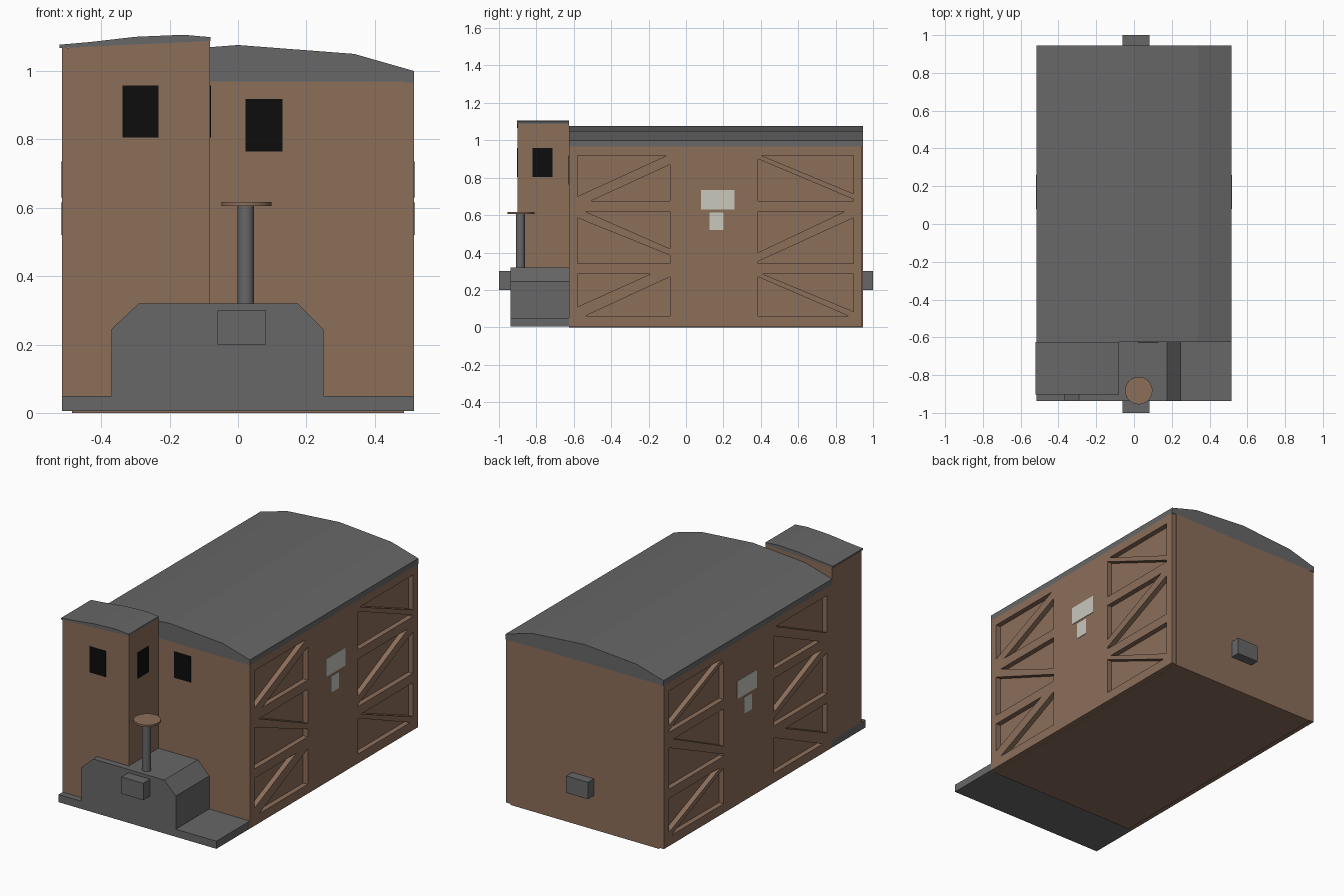
import bpy, bmesh, math

if "Cube" in bpy.data.objects:
    bpy.data.objects.remove(bpy.data.objects["Cube"])


def material(name, r, g, b):
    m = bpy.data.materials.new(name)
    m.use_nodes = True
    m.diffuse_color = (r, g, b, 1)
    m.node_tree.nodes["Principled BSDF"].inputs["Base Color"].default_value = (r, g, b, 1)
    return m


brown = material("brown", 0.262, 0.156, 0.102)
grey = material("dark grey", 0.136, 0.136, 0.136)
black = material("black", 0.004, 0.004, 0.004)
white = material("off white", 0.578, 0.578, 0.515)


def prism(name, outlines, axis, start, end, mat):
    """Extrude outlines along x (points are y, z) or along y (points are x, z)."""
    bm = bmesh.new()
    for outline in outlines:
        place = lambda p, d: (d, p[0], p[1]) if axis == "x" else (p[0], d, p[1])
        face = bm.faces.new([bm.verts.new(place(p, start)) for p in outline])
        grown = bmesh.ops.extrude_face_region(bm, geom=[face])["geom"]
        for v in grown:
            if isinstance(v, bmesh.types.BMVert):
                v.co["xy".index(axis)] = end
    bmesh.ops.recalc_face_normals(bm, faces=bm.faces)
    mesh = bpy.data.meshes.new(name)
    bm.to_mesh(mesh)
    bm.free()
    mesh.materials.append(mat)
    obj = bpy.data.objects.new(name, mesh)
    bpy.context.collection.objects.link(obj)
    return obj


def rect(a0, a1, z0, z1):
    return [(a0, z0), (a1, z0), (a1, z1), (a0, z1)]


def cylinder(name, x, y, radius, z0, z1, mat):
    bpy.ops.mesh.primitive_cylinder_add(vertices=24, radius=radius, depth=z1 - z0,
                                        location=(x, y, (z0 + z1) / 2))
    obj = bpy.context.object
    obj.name = name
    obj.data.materials.append(mat)
    bpy.ops.object.shade_smooth_by_angle(angle=math.radians(40))


FRONT, BACK, HALF = -0.625, 0.945, 0.515
CORE = HALF - 0.03

# Main body and its arched roof
prism("body_core", [rect(-CORE, CORE, 0, 0.97)], "y", FRONT, BACK, brown)
arch = [(HALF, 0.967), (HALF, 1.0), (0.34, 1.05), (0, 1.076)]
prism("main_roof", [arch + [(-x, z) for x, z in reversed(arch[:3])]], "y", FRONT, BACK, grey)

# Triangular recesses that leave the diagonal braces in the side walls
triangles = [
    [(-0.58, 0.92), (-0.10, 0.92), (-0.58, 0.70)],
    [(-0.085, 0.87), (-0.085, 0.675), (-0.51, 0.675)],
    [(-0.54, 0.62), (-0.085, 0.62), (-0.085, 0.42)],
    [(-0.58, 0.585), (-0.58, 0.34), (-0.085, 0.34), (-0.085, 0.385)],
    [(-0.58, 0.285), (-0.19, 0.285), (-0.58, 0.11)],
    [(-0.085, 0.27), (-0.085, 0.06), (-0.54, 0.06)],
    [(0.40, 0.92), (0.895, 0.92), (0.895, 0.715)],
    [(0.385, 0.90), (0.385, 0.675), (0.895, 0.675), (0.895, 0.685)],
    [(0.385, 0.62), (0.85, 0.62), (0.385, 0.40)],
    [(0.895, 0.585), (0.895, 0.34), (0.385, 0.34), (0.385, 0.352)],
    [(0.41, 0.285), (0.895, 0.285), (0.895, 0.085)],
    [(0.385, 0.27), (0.385, 0.06), (0.87, 0.06)],
]
cutter = prism("recess_cutter", triangles, "x", -0.6, 0.6, brown)
cutter.hide_render = True

# Side walls and their label plates
for side, s in (("left", 1), ("right", -1)):
    wall = prism(side + "_side_wall", [rect(FRONT, BACK - 0.003, 0.005, 0.97)],
                 "x", s * CORE, s * HALF, brown)
    cut = wall.modifiers.new("recesses", "BOOLEAN")
    cut.operation = "DIFFERENCE"
    cut.solver = "EXACT"
    cut.object = cutter
    bpy.context.view_layer.objects.active = wall
    bpy.ops.object.modifier_apply(modifier=cut.name)
    plates = [rect(0.08, 0.26, 0.63, 0.735), rect(0.125, 0.2, 0.52, 0.615)]
    prism(side + "_label_plates", plates, "x", s * HALF, s * (HALF + 0.003), white)
bpy.data.objects.remove(cutter)

# Cabin on the right front corner
prism("cabin", [[(-HALF, 0.05), (-0.082, 0.05), (-0.082, 1.09), (-HALF, 1.067)]],
      "y", -0.9, FRONT, brown)
prism("cabin_roof", [[(-0.522, 1.067), (-0.08, 1.088), (-0.08, 1.099), (-0.16, 1.106),
                      (-0.3, 1.1), (-0.43, 1.085), (-0.522, 1.077)]], "y", -0.903, FRONT, grey)

# Windows
prism("cabin_front_window", [rect(-0.338, -0.232, 0.805, 0.958)], "y", -0.903, -0.899, black)
prism("cabin_side_window", [rect(-0.82, -0.715, 0.805, 0.958)], "x", -0.083, -0.079, black)
prism("body_front_window", [rect(0.022, 0.13, 0.765, 0.918)], "y", FRONT - 0.003, FRONT + 0.001, black)

# Front platform with its raised, bevelled hood
prism("platform_hood", [[(-HALF, 0.005), (HALF, 0.005), (HALF, 0.05), (0.25, 0.05),
                         (0.25, 0.245), (0.175, 0.32), (-0.29, 0.32), (-0.37, 0.245),
                         (-0.37, 0.05), (-HALF, 0.05)]], "y", -0.937, FRONT, grey)

# Couplers at both ends
for name, y0, y1 in (("front_coupler", -1, -0.937), ("back_coupler", BACK, 1)):
    prism(name, [rect(-0.06, 0.082, 0.2, 0.3)], "y", y0, y1, grey)

# Brake post with its hand wheel
cylinder("brake_post", 0.023, -0.885, 0.024, 0.32, 0.606, grey)
cylinder("brake_wheel", 0.025, -0.882, 0.073, 0.605, 0.617, brown)
